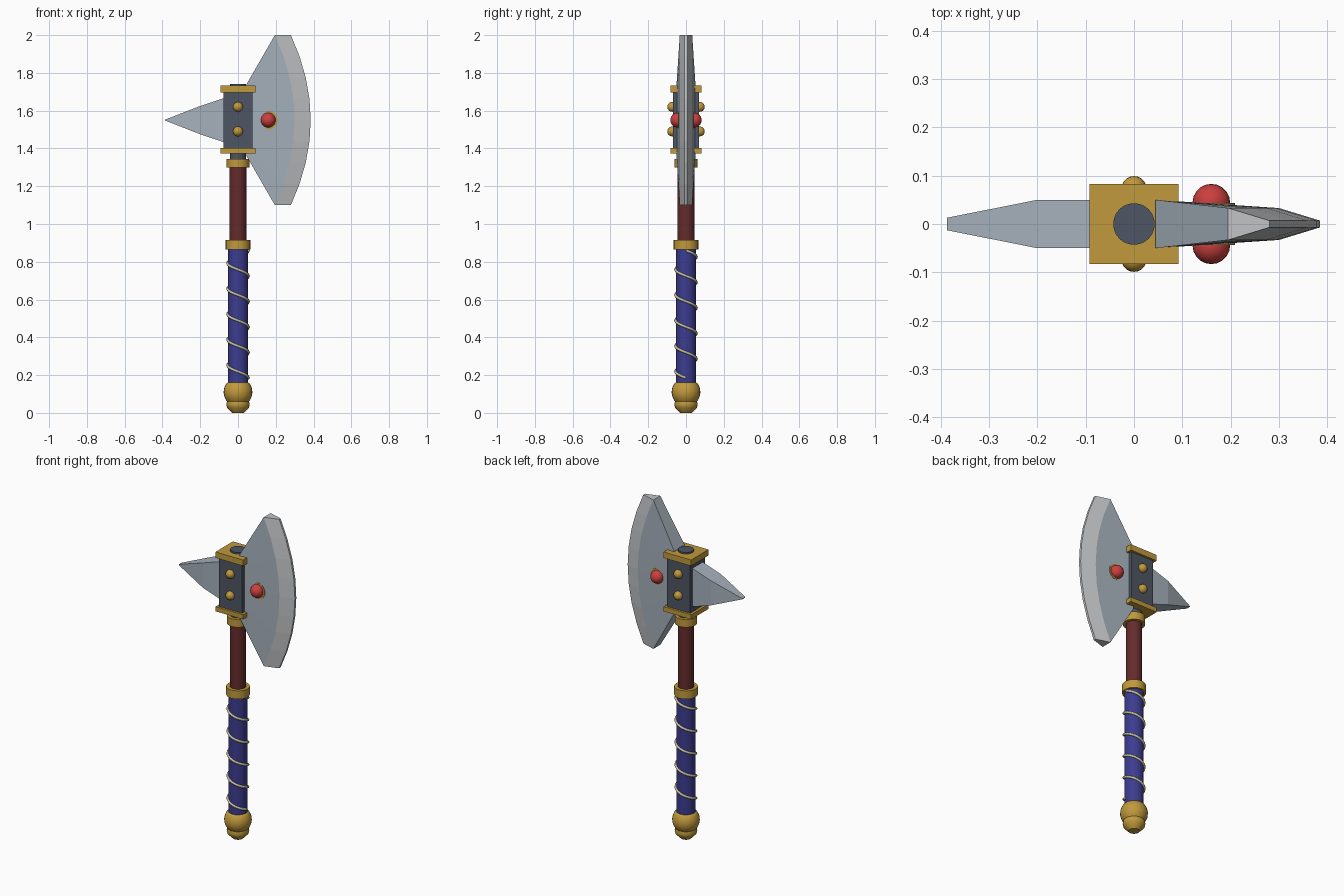
import bpy, bmesh, math
from mathutils import Matrix

if "Cube" in bpy.data.objects:
    bpy.data.objects.remove(bpy.data.objects["Cube"])


def mat(name, rgb):
    m = bpy.data.materials.new(name)
    m.diffuse_color = (*rgb, 1)
    m.use_nodes = True
    m.node_tree.nodes["Principled BSDF"].inputs["Base Color"].default_value = m.diffuse_color
    return m


STEEL = mat("blade steel", (0.38, 0.44, 0.50))
EDGE = mat("honed edge", (0.54, 0.55, 0.56))
DARK = mat("dark iron", (0.075, 0.09, 0.125))
GOLD = mat("gold", (0.53, 0.32, 0.045))
WOOD = mat("red wood", (0.13, 0.025, 0.025))
BLUE = mat("blue leather", (0.045, 0.045, 0.28))
WIRE = mat("pale wire", (0.56, 0.52, 0.36))
RUBY = mat("ruby", (0.60, 0.05, 0.05))


def finish(name, bm, mats, smooth=None):
    bmesh.ops.recalc_face_normals(bm, faces=bm.faces)
    me = bpy.data.meshes.new(name)
    bm.to_mesh(me)
    bm.free()
    ob = bpy.data.objects.new(name, me)
    bpy.context.collection.objects.link(ob)
    for m in mats:
        me.materials.append(m)
    if smooth:
        bpy.ops.object.select_all(action='DESELECT')
        ob.select_set(True)
        bpy.context.view_layer.objects.active = ob
        bpy.ops.object.shade_smooth_by_angle(angle=math.radians(smooth))
    return ob


def loft(bm, rings, cap=True):
    """Bridge equal-length rings of points, capping both ends."""
    vs = [[bm.verts.new(p) for p in r] for r in rings]
    n = len(vs[0])
    for a, b in zip(vs, vs[1:]):
        for i in range(n):
            bm.faces.new((a[i], a[(i + 1) % n], b[(i + 1) % n], b[i]))
    if cap:
        bm.faces.new(vs[0])
        bm.faces.new(vs[-1])


def lathe(name, profile, m, n=24):
    bm = bmesh.new()
    loft(bm, [[(r * math.cos(2 * math.pi * i / n), r * math.sin(2 * math.pi * i / n), z)
               for i in range(n)] for r, z in profile])
    return finish(name, bm, [m], 35)


def box(name, hx, hy, z0, z1, m):
    bm = bmesh.new()
    loft(bm, [[(-hx, -hy, z), (hx, -hy, z), (hx, hy, z), (-hx, hy, z)] for z in (z0, z1)])
    return finish(name, bm, [m])


def ball(name, loc, r, m):
    bm = bmesh.new()
    bmesh.ops.create_uvsphere(bm, u_segments=20, v_segments=12, radius=r,
                              matrix=Matrix.Translation(loc))
    return finish(name, bm, [m], 60)


# Handle, from pommel to socket
pommel = [(0.03, 0), (0.058, 0.028), (0.062, 0.045)]
pommel += [(0.076 * math.cos(a), 0.11 + 0.076 * math.sin(a))
           for a in [math.radians(d) for d in range(-40, 45, 10)]] + [(0.05, 0.162)]
lathe("pommel", pommel, GOLD)
lathe("grip", [(0.053, 0.15), (0.053, 0.88)], BLUE)
lathe("grip_collar", [(0.065, 0.866), (0.065, 0.916)], GOLD)
lathe("shaft", [(0.045, 0.9), (0.045, 1.31)], WOOD)
lathe("neck_collar", [(0.061, 1.298), (0.061, 1.345)], GOLD)
lathe("shaft_core", [(0.043, 1.33), (0.043, 1.742)], DARK)

# Wire wound five times around the grip
bm = bmesh.new()
rings = []
for k in range(121):
    t = k / 24
    a = -2 * math.pi * t
    ring = []
    for j in range(6):
        b = math.pi * j / 3
        r = 0.055 + 0.008 * math.cos(b)
        ring.append((r * math.cos(a), r * math.sin(a), 0.185 + 0.135 * t + 0.008 * math.sin(b)))
    rings.append(ring)
loft(bm, rings)
finish("grip_wire", bm, [WIRE], 65)

# Head block with gold end plates
box("head_block", 0.077, 0.07, 1.38, 1.72, DARK)
box("head_plate_lower", 0.092, 0.083, 1.374, 1.402, GOLD)
box("head_plate_upper", 0.092, 0.083, 1.697, 1.733, GOLD)

# Blade: root, bevel line and cutting edge swept from bottom to top
MID = 1.55
bm = bmesh.new()
rings = []
N = 8
for k in range(N + 1):
    s = -1 + 2 * k / N
    bow = 0.105 * (1 - s * s)
    root = (0.045, 0.05, MID + 0.19 * s)
    bevel = (0.195 + bow, 0.033, MID + 0.45 * s)
    edge = (0.28 + bow, 0.007, MID + 0.45 * s)
    side = [root, bevel, edge]
    rings.append([(x, -y, z) for x, y, z in side] + [(x, y, z) for x, y, z in reversed(side)])
loft(bm, rings, cap=False)
bm.verts.ensure_lookup_table()
for o in (0, 6 * N):
    v = bm.verts[o:o + 6]
    bm.faces.new((v[0], v[1], v[4], v[5]))
    bm.faces.new((v[1], v[2], v[3], v[4]))
for f in bm.faces:
    # faces spanning bevel line to cutting edge are honed
    f.material_index = int(all(v.index % 6 in (1, 2, 3, 4) for v in f.verts))
bm.verts.index_update()
for f in bm.faces:
    f.material_index = int(all(v.index % 6 in (1, 2, 3, 4) for v in f.verts))
finish("blade", bm, [STEEL, EDGE])

# Back spike
bm = bmesh.new()
loft(bm, [[(x, -y, MID - h), (x, y, MID - h), (x, y, MID + h), (x, -y, MID + h)]
          for x, y, h in ((-0.05, 0.05, 0.125), (-0.2, 0.05, 0.075), (-0.387, 0.013, 0.002))])
finish("back_spike", bm, [STEEL])

# Gem settings and studs on both faces
for s, side in ((-1, "front"), (1, "back")):
    bm = bmesh.new()
    bmesh.ops.create_cone(bm, cap_ends=True, segments=16, radius1=0.049, radius2=0.049, depth=0.03,
                          matrix=Matrix.Translation((0.16, s * 0.028, MID)) @ Matrix.Rotation(math.pi / 2, 4, 'X'))
    finish("gem_setting_" + side, bm, [GOLD], 35)
    ball("gem_" + side, (0.16, s * 0.044, MID), 0.039, RUBY)
    for z, lvl in ((1.49, "lower"), (1.62, "upper")):
        ball(f"stud_{lvl}_{side}", (0, s * 0.073, z), 0.026, GOLD)
